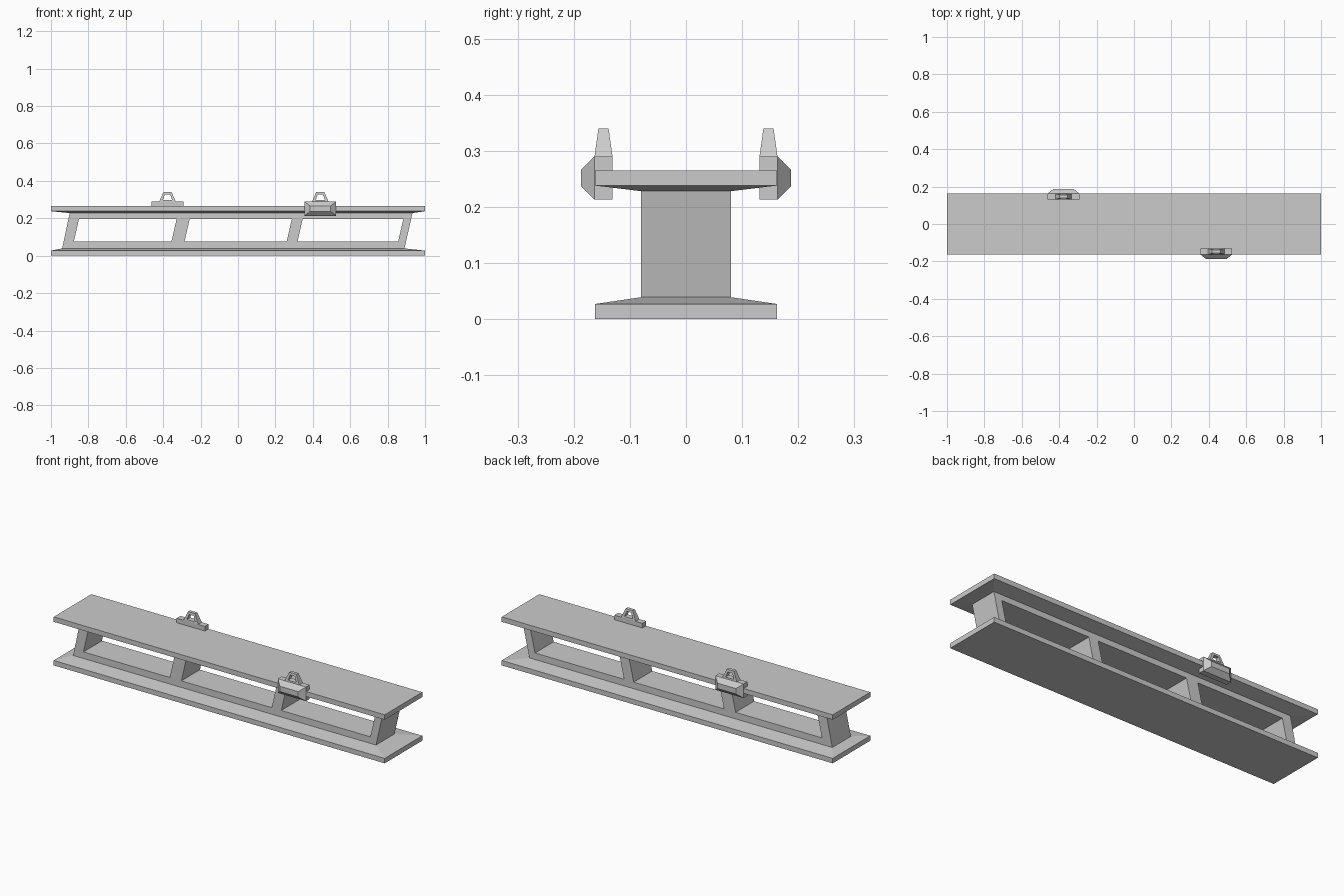
import bpy, bmesh

if "Cube" in bpy.data.objects:
    bpy.data.objects.remove(bpy.data.objects["Cube"])


def loft(name, sections):
    """Solid through a stack of rectangles (x0, x1, y0, y1, z)."""
    bm = bmesh.new()
    rings = []
    for x0, x1, y0, y1, z in sections:
        rings.append([bm.verts.new((x, y, z)) for x, y in
                      ((x0, y0), (x1, y0), (x1, y1), (x0, y1))])
    bm.faces.new(rings[0][::-1])
    for a, b in zip(rings, rings[1:]):
        for i in range(4):
            j = (i + 1) % 4
            bm.faces.new((a[i], a[j], b[j], b[i]))
    bm.faces.new(rings[-1])
    bmesh.ops.recalc_face_normals(bm, faces=bm.faces)
    me = bpy.data.meshes.new(name)
    bm.to_mesh(me)
    bm.free()
    ob = bpy.data.objects.new(name, me)
    bpy.context.collection.objects.link(ob)
    return ob


def cut(ob, cutter):
    mod = ob.modifiers.new("opening", 'BOOLEAN')
    mod.object = cutter
    mod.operation = 'DIFFERENCE'
    mod.solver = 'EXACT'
    cutter.hide_render = True
    cutter.hide_viewport = True


# Beam: two flanges with sloped inner faces, joined by a slanted web
W, T = 0.162, 0.08
beam = loft("slotted_beam", [
    (-1, 1, -W, W, 0), (-1, 1, -W, W, 0.027),
    (-0.94, 0.89, -T, T, 0.039), (-0.90, 0.933, -T, T, 0.228),
    (-1, 1, -W, W, 0.238), (-1, 1, -W, W, 0.265)])

# Three slanted openings through the web
for i, (x0, x1) in enumerate(((-0.878, -0.356), (-0.286, 0.26), (0.318, 0.856))):
    cut(beam, loft(f"opening_cutter_{i}", [
        (x0, x1, -0.2, 0.2, 0.075), (x0 + 0.028, x1 + 0.028, -0.2, 0.2, 0.197)]))


# Edge clamps: block, chamfered outer face and a tapered ring on top
def clamp(label, cx, side):
    def span(a, b):
        return tuple(sorted((side * a, side * b)))

    y0, y1 = span(0.131, 0.163)
    h = 0.085
    bm = bmesh.new()
    rings = []
    for y, hx, z0, z1 in ((0.131, h, 0.213, 0.29), (0.163, h, 0.213, 0.29),
                          (0.187, 0.055, 0.237, 0.266)):
        rings.append([bm.verts.new((cx + sx * hx, side * y, z)) for sx, z in
                      ((-1, z0), (1, z0), (1, z1), (-1, z1))])
    bm.faces.new(rings[0])
    bm.faces.new(rings[-1])
    for a, b in zip(rings, rings[1:]):
        for i in range(4):
            j = (i + 1) % 4
            bm.faces.new((a[i], a[j], b[j], b[i]))
    bmesh.ops.recalc_face_normals(bm, faces=bm.faces)
    me = bpy.data.meshes.new(label + "_block")
    bm.to_mesh(me)
    bm.free()
    bpy.context.collection.objects.link(bpy.data.objects.new(label + "_block", me))

    t0, t1 = span(0.138, 0.156)
    ring = loft(label + "_ring", [(cx - 0.044, cx + 0.044, y0, y1, 0.29),
                                  (cx - 0.022, cx + 0.022, t0, t1, 0.34)])
    c0, c1 = span(0.1, 0.2)
    cut(ring, loft(label + "_ring_cutter", [
        (cx - 0.025, cx + 0.025, c0, c1, 0.298),
        (cx - 0.014, cx + 0.014, c0, c1, 0.327)]))


clamp("front_clamp", 0.44, -1)
clamp("back_clamp", -0.377, 1)
